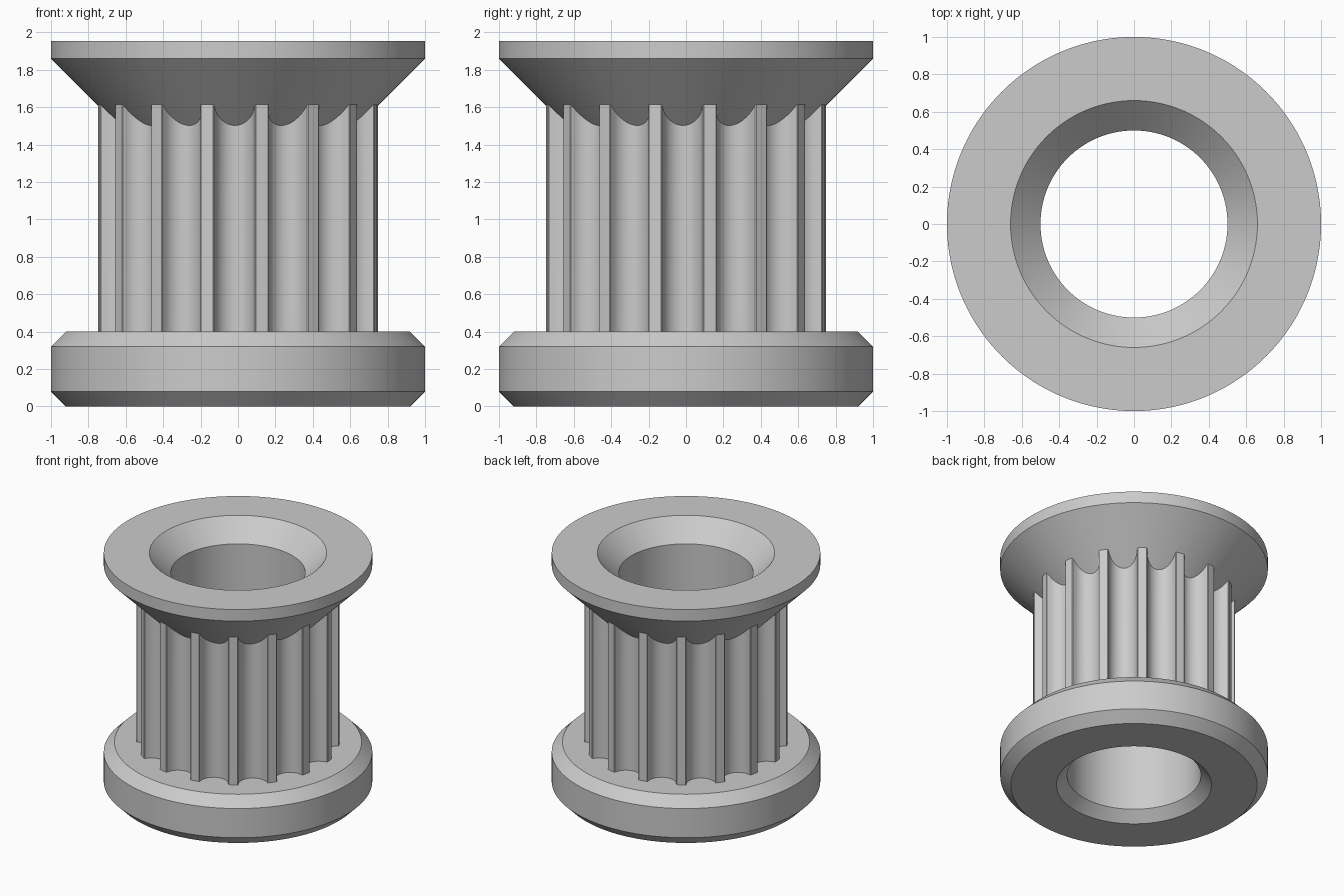
import bpy, bmesh
from math import sin, cos, radians, atan2, hypot

if "Cube" in bpy.data.objects:
    bpy.data.objects.remove(bpy.data.objects["Cube"], do_unlink=True)

TEETH = 16
PITCH = 360 / TEETH
PHASE = -91.45          # direction of one groove centre, in degrees
TIP = 0.755             # outer radius of the teeth
GROOVE_R, GROOVE_C = 0.108, 0.75
HEIGHT = 1.955


def groove_profile():
    """One groove as (angle offset in degrees, radius), ending on tooth tips."""
    pts = [(-8.8, TIP), (-8.45, TIP - 0.0035)]
    for phi in range(-80, 81, 10):
        out = GROOVE_C - GROOVE_R * cos(radians(phi))
        side = GROOVE_R * sin(radians(phi))
        pts.append((atan2(side, out) / radians(1), hypot(side, out)))
    return pts + [(8.45, TIP - 0.0035), (8.8, TIP), (PITCH / 2, TIP)]


# Toothed outline all the way round
outline = [(radians(PHASE + k * PITCH + a), r)
           for k in range(TEETH) for a, r in groove_profile()]


def circle(r, z):
    return [(r * cos(a), r * sin(a), z) for a, _ in outline]


def toothed(z_of_radius):
    return [(r * cos(a), r * sin(a), z_of_radius(r)) for a, r in outline]


# Rings from the bottom bore edge, up the outside, and down through the bore
rings = [
    circle(0.5, 0.08), circle(0.58, 0), circle(0.92, 0),      # bottom face
    circle(1, 0.08), circle(1, 0.32), circle(0.92, 0.4),      # lower flange
    toothed(lambda r: 0.4), toothed(lambda r: r + 0.86),      # toothed barrel
    circle(1, 1.86), circle(1, HEIGHT),                       # upper flange
    circle(0.66, HEIGHT), circle(0.5, HEIGHT - 0.16),         # countersunk bore
]

bm = bmesh.new()
loops = [[bm.verts.new(co) for co in ring] for ring in rings]
n = len(outline)
for low, high in zip(loops, loops[1:] + loops[:1]):
    for i in range(n):
        j = (i + 1) % n
        bm.faces.new((low[i], low[j], high[j], high[i]))
bmesh.ops.recalc_face_normals(bm, faces=bm.faces)

mesh = bpy.data.meshes.new("toothed_pulley")
bm.to_mesh(mesh)
bm.free()
pulley = bpy.data.objects.new("toothed_pulley", mesh)
bpy.context.collection.objects.link(pulley)

# Plain grey material
grey = bpy.data.materials.new("light_grey")
grey.use_nodes = True
colour = (0.6, 0.6, 0.6, 1)
grey.diffuse_color = colour
grey.node_tree.nodes["Principled BSDF"].inputs["Base Color"].default_value = colour
mesh.materials.append(grey)

# Smooth round surfaces, crisp edges
bpy.ops.object.select_all(action='DESELECT')
pulley.select_set(True)
bpy.context.view_layer.objects.active = pulley
bpy.ops.object.shade_smooth_by_angle(angle=radians(25))
